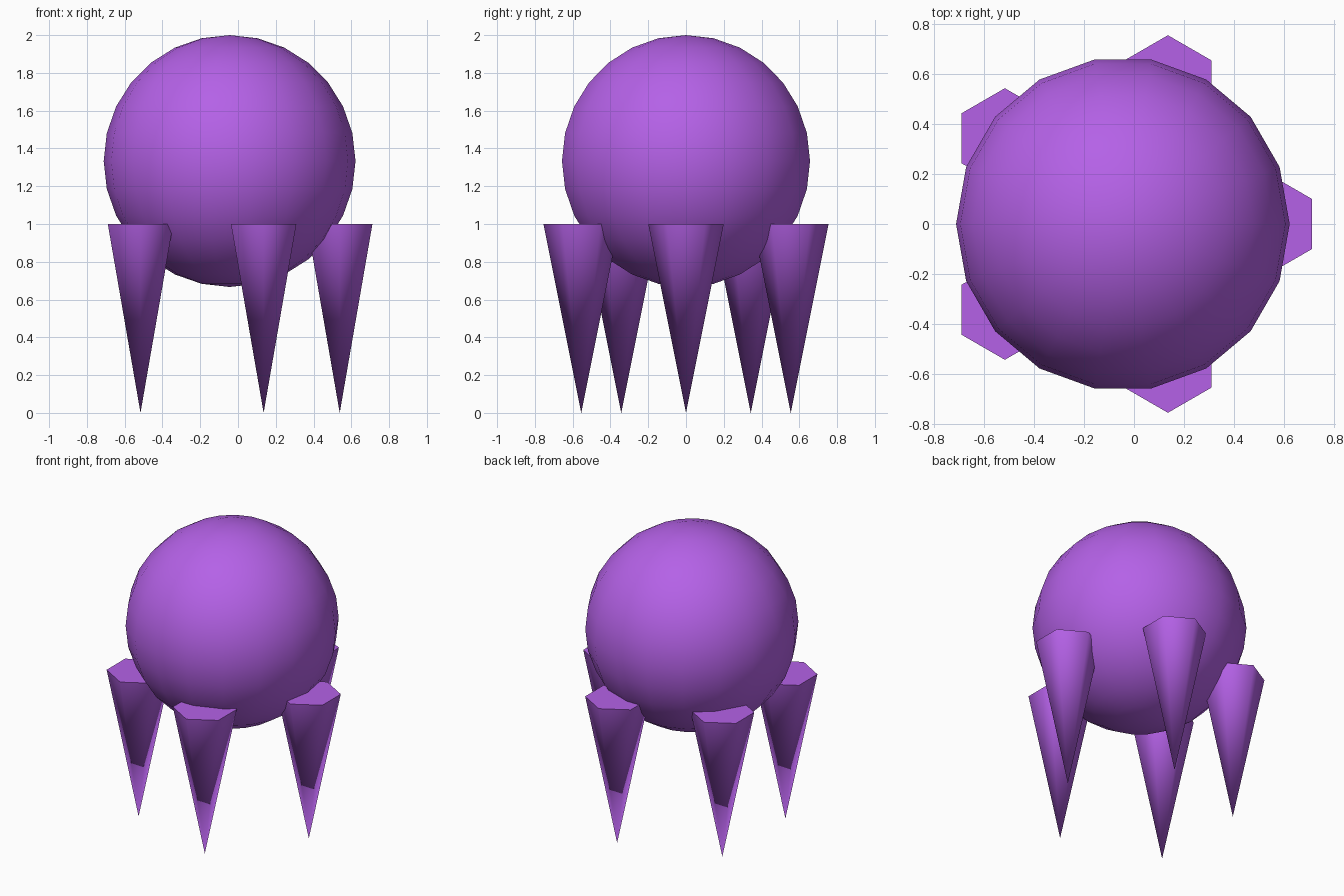
import bpy, bmesh
from math import sin, cos, tau, radians
from mathutils import Matrix, Vector

if "Cube" in bpy.data.objects:
    bpy.data.objects.remove(bpy.data.objects["Cube"])

CENTRE_X = -0.0445
BODY_R = 2 / 3
LEG_R, LEG_H, RING_R = 0.2, 1.0, 0.583

purple = bpy.data.materials.new("purple")
purple.diffuse_color = (0.46, 0.12, 0.8, 1)
purple.use_nodes = True
purple.node_tree.nodes["Principled BSDF"].inputs["Base Color"].default_value = purple.diffuse_color


def add_part(name, bm, location, sharp_angle):
    # Turn a bmesh into a smooth-shaded purple object
    mesh = bpy.data.meshes.new(name)
    bm.to_mesh(mesh)
    bm.free()
    mesh.materials.append(purple)
    obj = bpy.data.objects.new(name, mesh)
    obj.location = location
    bpy.context.collection.objects.link(obj)
    bpy.ops.object.select_all(action='DESELECT')
    obj.select_set(True)
    bpy.context.view_layer.objects.active = obj
    bpy.ops.object.shade_smooth_by_angle(angle=radians(sharp_angle))
    return obj


def align_vertex(bm, direction):
    # Spin about z so the widest ring has a vertex along the direction
    v = max(bm.verts, key=lambda p: p.co.xy.length)
    turn = v.co.xy.angle_signed(Vector(direction))
    bmesh.ops.rotate(bm, verts=bm.verts, matrix=Matrix.Rotation(-turn, 3, 'Z'))


# Ball body
bm = bmesh.new()
bmesh.ops.create_uvsphere(bm, u_segments=18, v_segments=14, radius=BODY_R)
align_vertex(bm, (1, 0))
add_part("body", bm, (CENTRE_X, 0, 2 - BODY_R), 40)

# Five six-sided spike legs, points down
for i in range(5):
    bm = bmesh.new()
    bmesh.ops.create_cone(bm, cap_ends=True, segments=6, radius1=0,
                          radius2=LEG_R, depth=LEG_H)
    bmesh.ops.remove_doubles(bm, verts=bm.verts, dist=1e-5)
    align_vertex(bm, (0, 1))
    bmesh.ops.recalc_face_normals(bm, faces=bm.faces)
    a = tau * i / 5
    add_part(f"leg_{i + 1}", bm,
             (CENTRE_X + RING_R * cos(a), RING_R * sin(a), LEG_H / 2), 65)
